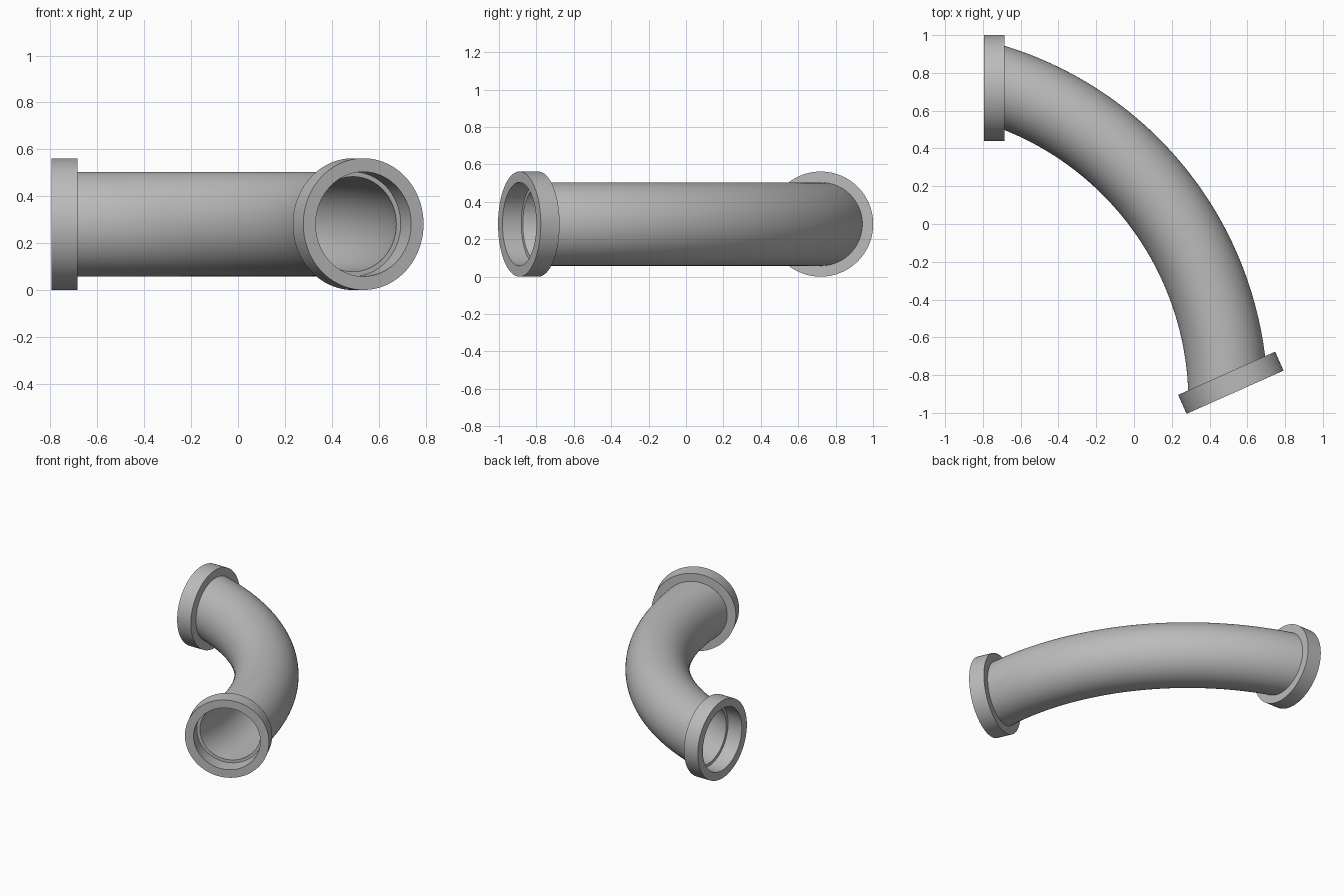
import bpy
import bmesh
from math import radians, sin, cos, tau
from mathutils import Matrix, Vector

if "Cube" in bpy.data.objects:
    bpy.data.objects.remove(bpy.data.objects["Cube"], do_unlink=True)

SIDES = 96
STEPS = 48
BEND = radians(66)
PIVOT = Vector((-1.26, -0.94, 0))
START = Vector((-0.685, 0.72, 0.281))   # centre of the pipe's first end
PIPE_R, BORE_R, FLANGE_R = 0.223, 0.2025, 0.281
THICK = 0.11

grey = bpy.data.materials.new("pipe grey")
grey.use_nodes = True
colour = (0.5, 0.5, 0.5, 1)
grey.diffuse_color = colour
grey.node_tree.nodes["Principled BSDF"].inputs["Base Color"].default_value = colour


def frame(angle):
    """Section frame (local x along the pipe) after turning about the pivot."""
    return (Matrix.Translation(PIVOT) @ Matrix.Rotation(-angle, 4, "Z")
            @ Matrix.Translation(START - PIVOT))


def ring_loft(name, sections):
    """Join circular sections (frame, offset along axis, radius) in a closed loop."""
    bm = bmesh.new()
    rings = []
    for mat, offset, r in sections:
        rings.append([bm.verts.new(mat @ Vector((offset, r * cos(tau * i / SIDES),
                                                 r * sin(tau * i / SIDES))))
                      for i in range(SIDES)])
    for k, a in enumerate(rings):
        b = rings[(k + 1) % len(rings)]
        for i in range(SIDES):
            j = (i + 1) % SIDES
            bm.faces.new((a[i], a[j], b[j], b[i]))
    bmesh.ops.recalc_face_normals(bm, faces=bm.faces)
    mesh = bpy.data.meshes.new(name)
    bm.to_mesh(mesh)
    bm.free()
    mesh.materials.append(grey)
    obj = bpy.data.objects.new(name, mesh)
    bpy.context.collection.objects.link(obj)
    bpy.ops.object.select_all(action="DESELECT")
    obj.select_set(True)
    bpy.context.view_layer.objects.active = obj
    bpy.ops.object.shade_smooth_by_angle(angle=radians(35))
    return obj


# Hollow bent pipe: outer wall one way, bore back the other way
bend = [frame(BEND * k / STEPS) for k in range(STEPS + 1)]
ring_loft("bent_pipe", [(m, 0, PIPE_R) for m in bend]
          + [(m, 0, BORE_R) for m in reversed(bend)])

# Socket flanges extending outward from each pipe end
for name, mat, out in (("back_flange", bend[0], -THICK),
                       ("front_flange", bend[-1], THICK)):
    ring_loft(name, [(mat, 0, PIPE_R), (mat, 0, FLANGE_R),
                     (mat, out, FLANGE_R), (mat, out, PIPE_R)])
